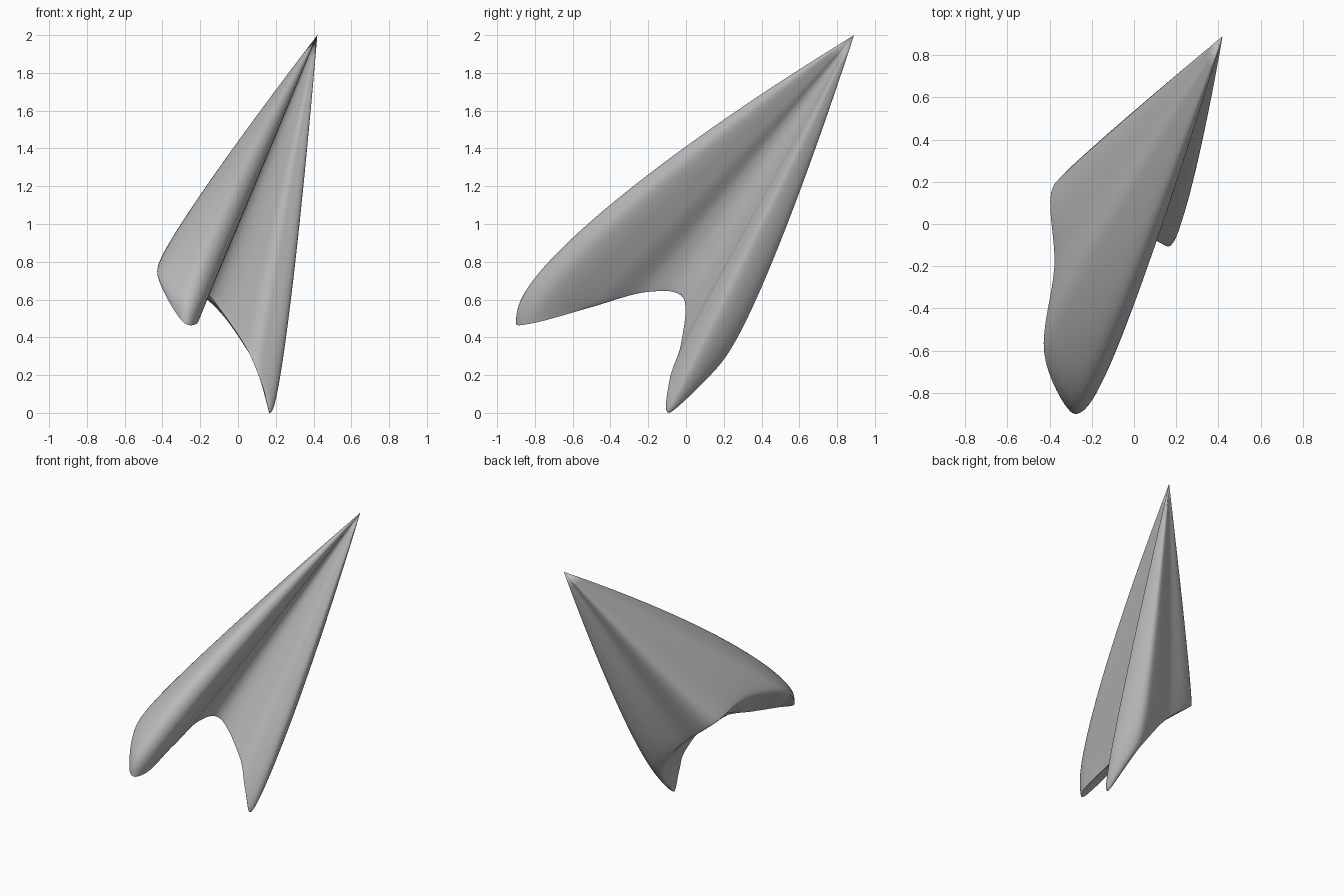
import bpy
import bmesh
import math
from mathutils import Vector

STEPS = 8    # samples between neighbouring control points of the rim
RINGS = 30   # rings between the rim and the apex

cube = bpy.data.objects.get("Cube")
if cube:
    bpy.data.objects.remove(cube)

grey = bpy.data.materials.new("plain grey")
grey.use_nodes = True
grey.diffuse_color = (0.5, 0.5, 0.5, 1)
grey.node_tree.nodes["Principled BSDF"].inputs["Base Color"].default_value = (0.5, 0.5, 0.5, 1)

apex = Vector((.42, .89, 2))

# Each entry: a point on the open rim and the point halfway along its ray to the apex
rays = [
    ((-.3, -.89, .49), (.075, 0, 1.41)),      # end of the front lobe
    ((-.42, -.62, .71), (-.022, .15, 1.4)),   # outer side of the front lobe
    ((-.375, -.2, .82), (.01, .34, 1.43)),
    ((-.38, .18, .78), (.02, .55, 1.39)),     # spine corner
    ((-.11, .22, .55), (.14, .565, 1.285)),   # back of the lower lobe
    ((.05, .17, .33), (.23, .585, 1.17)),
    ((.11, .1, .2), (.295, .565, 1.1)),
    ((.165, -.09, 0), (.325, .4, 1)),         # end of the lower lobe
    ((.12, -.085, .17), (.265, .39, 1.09)),   # inside of the lower lobe
    ((.035, -.025, .36), (.22, .42, 1.18)),
    ((-.14, -.01, .61), (.14, .42, 1.29)),    # valley between the lobes
    ((-.2, -.2, .645), (.105, .33, 1.3)),
    ((-.21, -.5, .56), (.125, .2, 1.3)),      # inside of the front lobe
    ((-.215, -.81, .475), (.15, .045, 1.37)), # fold of the front lobe
]


def smooth_loop(points):
    """Closed smooth curve through the points."""
    points = [Vector(p) for p in points]
    n = len(points)
    curve = []
    for i in range(n):
        a, b, c, d = (points[(i + k) % n] for k in (-1, 0, 1, 2))
        for s in range(STEPS):
            t = s / STEPS
            curve.append(b + (c - a) * (t / 2)
                         + (a * 2 - b * 5 + c * 4 - d) * (t * t / 2)
                         + (b * 3 - a - c * 3 + d) * (t ** 3 / 2))
    return curve


def along(rim, mid, u):
    """Ray from rim to apex: rounded at the rim, straight towards the apex."""
    bow = mid - (rim + apex) / 2
    return rim.lerp(apex, u) + bow * (2 * (1 - u) * (2 * u) ** (1 / 3))


rim = smooth_loop([r for r, m in rays])
mid = smooth_loop([m for r, m in rays])
count = len(rim)
bm = bmesh.new()

# Tapering skin, with rings packed closer near the rim
rings = [[bm.verts.new(along(r, m, (k / RINGS) ** 2.5)) for r, m in zip(rim, mid)]
         for k in range(RINGS)]
point = bm.verts.new(apex)
for low, high in zip(rings, rings[1:]):
    for i in range(count):
        j = (i + 1) % count
        bm.faces.new((low[i], low[j], high[j], high[i]))
for i in range(count):
    bm.faces.new((rings[-1][i], rings[-1][(i + 1) % count], point))

# Base cap, bridged from the outer rim to the inner rim
base = rings[0]
half = count // 2
for i in range(half):
    corners = [base[i], base[-i % count], base[-i - 1], base[i + 1]]
    bm.faces.new(list(dict.fromkeys(corners)))

bmesh.ops.recalc_face_normals(bm, faces=bm.faces)
mesh = bpy.data.meshes.new("forked_spike")
bm.to_mesh(mesh)
bm.free()
mesh.materials.append(grey)

spike = bpy.data.objects.new("forked_spike", mesh)
bpy.context.collection.objects.link(spike)
bpy.ops.object.select_all(action='DESELECT')
spike.select_set(True)
bpy.context.view_layer.objects.active = spike
bpy.ops.object.shade_smooth_by_angle(angle=math.radians(40))
